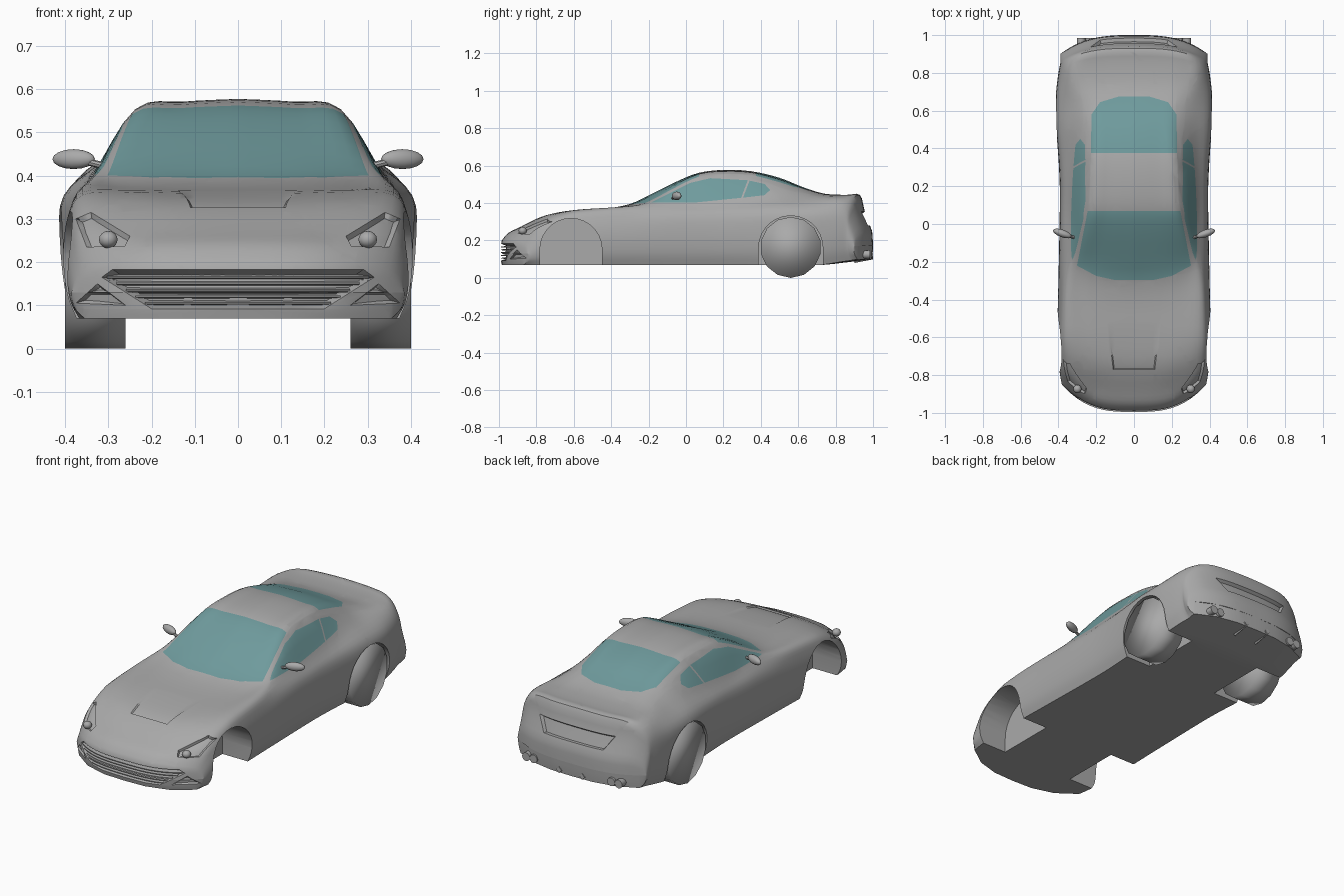
import bpy, bmesh, math
from mathutils import Vector

old = bpy.data.objects.get("Cube")
if old:
    bpy.data.objects.remove(old, do_unlink=True)


def material(name, colour):
    m = bpy.data.materials.new(name)
    m.use_nodes = True
    m.diffuse_color = (*colour, 1)
    m.node_tree.nodes["Principled BSDF"].inputs["Base Color"].default_value = (*colour, 1)
    return m


PAINT = material("grey paint", (.4, .4, .4))
GLASS = material("teal glass", (.16, .33, .34))


def make_object(name, bm, smooth=math.radians(35)):
    mesh = bpy.data.meshes.new(name)
    bmesh.ops.recalc_face_normals(bm, faces=bm.faces)
    bm.to_mesh(mesh)
    bm.free()
    ob = bpy.data.objects.new(name, mesh)
    bpy.context.collection.objects.link(ob)
    mesh.materials.append(PAINT)
    mesh.materials.append(GLASS)
    shade(ob, smooth)
    return ob


def shade(ob, angle):
    bpy.ops.object.select_all(action='DESELECT')
    ob.select_set(True)
    bpy.context.view_layer.objects.active = ob
    bpy.ops.object.shade_smooth_by_angle(angle=angle)


def spline(points, sub):
    """Smooth curve through tuples of any length."""
    out = []
    for i in range(len(points) - 1):
        p0, p1 = points[max(i - 1, 0)], points[i]
        p2, p3 = points[i + 1], points[min(i + 2, len(points) - 1)]
        for k in range(sub):
            t = k / sub
            out.append(tuple(
                b + t * ((c - a) / 2 + t * (a - 2.5 * b + 2 * c - d / 2
                                            + t * (1.5 * (b - c) + (d - a) / 2)))
                for a, b, c, d in zip(p0, p1, p2, p3)))
    return out + [tuple(points[-1])]


def bow(y, x):
    """Sweep the nose and tail back towards the sides."""
    c = .17 * max(0, (-.6 - y) / .39) - .11 * max(0, (y - .7) / .3)
    return y + c * abs(x / .4) ** 3


# Body stations: y, top z, roof edge x and z, belt x and z, half width
STATIONS = [
    (-.985, .20, .20, .197, .33, .185, .385),
    (-.95, .24, .21, .235, .34, .22, .39),
    (-.88, .275, .22, .272, .35, .275, .397),
    (-.75, .335, .24, .335, .355, .325, .405),
    (-.6, .358, .25, .362, .36, .355, .407),
    (-.42, .372, .27, .372, .36, .37, .403),
    (-.3, .395, .28, .383, .355, .378, .4),
    (-.2, .44, .29, .41, .345, .388, .398),
    (-.05, .515, .265, .49, .335, .4, .395),
    (.07, .562, .245, .542, .335, .4, .393),
    (.2, .577, .235, .555, .335, .405, .393),
    (.35, .57, .228, .55, .33, .415, .4),
    (.5, .535, .22, .515, .325, .425, .412),
    (.62, .487, .22, .475, .32, .425, .415),
    (.74, .45, .24, .445, .33, .425, .41),
    (.86, .444, .26, .44, .34, .42, .4),
    (.93, .444, .26, .437, .33, .405, .39),
    (.955, .36, .26, .352, .33, .34, .39),
    (.995, .25, .26, .245, .33, .24, .39),
]


def section(st):
    y, zt, r, zr, s, zs, w = st
    zb = .07 + .12 * max(0, y - .75)
    drop = zs - zb
    half = [(0, zt), (r * .55, zt - (zt - zr) * .3), (r, zr), (s, zs),
            (w - .012, zs - drop * .2), (w, zs - drop * .5),
            (w - .008, zs - drop * .8), (w - .03, zb)]
    pts = spline(half, 4) + [((w - .03) * k, zb) for k in (.7, .35, 0)]
    ring = pts + [(-x, z) for x, z in reversed(pts[1:-1])]
    return [Vector((x, bow(y, x), z)) for x, z in ring]


def end_cap(ring, shift, level):
    """Rows that close an end to a horizontal line."""
    return [[Vector((p.x, p.y + shift * k ** .6, p.z + (level - p.z) * k)) for p in ring]
            for k in (.35, .7, 1)]


def build_loft():
    bm = bmesh.new()
    rows = [section(s) for s in spline(STATIONS, 3)]
    rows = end_cap(rows[0], -.01, .13)[::-1] + rows + end_cap(rows[-1], .005, .17)
    grid = [[bm.verts.new(p) for p in row] for row in rows]
    n = len(grid[0])
    for a, b in zip(grid, grid[1:]):
        for i in range(n):
            j = (i + 1) % n
            bm.faces.new((a[i], a[j], b[j], b[i]))
    # Zip each closed end into a seam across the car
    for row in (grid[0], grid[-1]):
        bm.faces.new(row)
    bmesh.ops.recalc_face_normals(bm, faces=bm.faces)
    return bm


def cut(bm, poly, a, b, keep):
    """Cut a convex outline, seen along the third axis, into the skin."""
    bm.normal_update()
    faces = [f for f in bm.faces if f.material_index == 0 and keep(f.calc_center_median(), f.normal)]
    mid = [sum(p[k] for p in poly) / len(poly) for k in (0, 1)]
    for p, q in zip(poly, poly[1:] + poly[:1]):
        normal, co, centre = Vector(), Vector(), Vector()
        normal[a], normal[b] = q[1] - p[1], p[0] - q[0]
        co[a], co[b] = p
        centre[a], centre[b] = mid
        if normal.dot(centre - co) > 0:
            normal.negate()
        geom = set(faces)
        for f in faces:
            geom.update(f.edges, f.verts)
        res = bmesh.ops.bisect_plane(bm, geom=list(geom), plane_co=co, plane_no=normal, dist=1e-5)
        faces = [f for f in res["geom"] if isinstance(f, bmesh.types.BMFace)
                 and normal.dot(f.calc_center_median() - co) < 0]
    return faces


def mirrored(half):
    return half + [(-x, v) for x, v in reversed(half)]


def recess(bm, faces, depth):
    bm.normal_update()
    if faces:
        bmesh.ops.inset_region(bm, faces=faces, thickness=.006, depth=-depth, use_even_offset=False)


body_bm = build_loft()

# Windscreen, rear window and two-pane side windows
windscreen = mirrored([(.1, -.297), (.2, -.275), (.302, -.22), (.245, .07)])
rear_window = mirrored([(.228, .375), (.225, .58), (.18, .645), (.08, .675)])
front_pane = [(-.19, .402), (.02, .507), (.13, .533), (.33, .522), (.295, .428), (.05, .403)]
rear_pane = [(.305, .429), (.34, .52), (.42, .502), (.45, .47), (.42, .442)]
panes = cut(body_bm, windscreen, 0, 1, lambda c, n: c.z > .36 and n.z > .2)
for f in panes:
    f.material_index = 1
for f in cut(body_bm, rear_window, 0, 1, lambda c, n: c.z > .36 and n.z > .2):
    f.material_index = 1
for side in (1, -1):
    for pane in (front_pane, rear_pane):
        for f in cut(body_bm, pane, 1, 2, lambda c, n: c.x * side > .2 and c.z > .36):
            f.material_index = 1

# Recessed headlights, corner intakes, grille mouth, bonnet vent and tail panel
for side in (1, -1):
    lamp = [(side * x, z) for x, z in [(.375, .3), (.34, .315), (.25, .26), (.262, .237), (.35, .235)]]
    recess(body_bm, cut(body_bm, lamp, 0, 2, lambda c, n: c.y < -.65), .012)
    intake = [(side * x, z) for x, z in [(.325, .15), (.375, .105), (.26, .1)]]
    recess(body_bm, cut(body_bm, intake, 0, 2, lambda c, n: c.y < -.75 and n.y < -.2), .01)
mouth = mirrored([(.29, .183), (.315, .165), (.2, .092)])
recess(body_bm, cut(body_bm, mouth, 0, 2, lambda c, n: c.y < -.8 and n.y < -.2), .03)
vent = mirrored([(.14, -.52), (.11, -.77)])
scoop = cut(body_bm, vent, 0, 1, lambda c, n: n.z > .5)
recess(body_bm, scoop, 0)
for v in {v for f in scoop for v in f.verts}:
    v.co.z -= .03 * max(0, -.52 - v.co.y)
tail = mirrored([(.23, .355), (.18, .28)])
recess(body_bm, cut(body_bm, tail, 0, 2, lambda c, n: c.y > .85 and n.y > .2), .018)
body = make_object("body_shell", body_bm)


# Wheel arches cut through the flanks
def arch_cutter(side, y, z, r):
    bm = bmesh.new()
    angles = [math.pi * k / 14 for k in range(15)]
    outline = [(y + r * math.cos(t), z + r * math.sin(t)) for t in angles]
    outline += [(y - r, -.1), (y + r, -.1)]
    face = bm.faces.new([bm.verts.new((side * .22, u, v)) for u, v in outline])
    out = bmesh.ops.extrude_face_region(bm, geom=[face])["geom"]
    bmesh.ops.translate(bm, vec=(side * .3, 0, 0),
                        verts=[v for v in out if isinstance(v, bmesh.types.BMVert)])
    ob = make_object("arch_cutter", bm)
    ob.hide_render = True
    return ob


for side in (1, -1):
    for y, z, r in ((-.615, .152, .166), (.56, .16, .172)):
        cutter = arch_cutter(side, y, z, r)
        mod = body.modifiers.new("arch", 'BOOLEAN')
        mod.operation, mod.solver, mod.object = 'DIFFERENCE', 'EXACT', cutter
        bpy.context.view_layer.objects.active = body
        bpy.ops.object.modifier_apply(modifier=mod.name)
        bpy.data.objects.remove(cutter, do_unlink=True)
shade(body, math.radians(35))


def rod(name, start, end, r1, r2, sides=12, smooth=math.radians(35)):
    bm = bmesh.new()
    start, end = Vector(start), Vector(end)
    axis = end - start
    bmesh.ops.create_cone(bm, cap_ends=True, segments=sides, radius1=r1, radius2=r2, depth=axis.length)
    bm.transform(axis.to_track_quat('Z', 'Y').to_matrix().to_4x4())
    bmesh.ops.translate(bm, vec=(start + end) / 2, verts=bm.verts)
    return make_object(name, bm, smooth)


def blob(name, centre, size, turn=0):
    bm = bmesh.new()
    bmesh.ops.create_uvsphere(bm, u_segments=14, v_segments=8, radius=1)
    ob = make_object(name, bm, math.pi)
    ob.location, ob.scale, ob.rotation_euler.z = centre, size, turn


for side, label in ((1, "left"), (-1, "right")):
    rod(label + "_rear_wheel", (side * .26, .56, .163), (side * .4, .56, .163), .163, .163, 14, math.pi)
    blob(label + "_mirror", (side * .38, -.05, .438), (.052, .02, .023), side * .35)
    rod(label + "_mirror_stalk", (side * .3, -.075, .42), (side * .36, -.06, .435), .008, .008, 8)
    blob(label + "_headlamp_bulb", (side * .3, bow(-.935, .3), .252), (.022, .022, .02))
    for k, x in enumerate((.235, .28)):
        rod(f"{label}_exhaust_{k}", (side * x, .88, .125), (side * x, .985, .125), .02, .023)
    rod(label + "_diffuser_fin", (side * .07, .9, .11), (side * .07, 1, .115), .03, .016, 4)

# Grille slats following the bow of the nose
for k in range(5):
    z = .106 + .015 * k
    width = .215 + .022 * k
    bm = bmesh.new()
    rows = []
    for i in range(17):
        x = width * (i / 8 - 1)
        y = bow(-.988, x)
        rows.append([bm.verts.new((x, y + u, z + v)) for u, v in
                     ((0, .001), (.03, .005), (.03, -.005), (0, -.003))])
    for a, b in zip(rows, rows[1:]):
        for i in range(4):
            bm.faces.new((a[i], a[i - 1], b[i - 1], b[i]))
    bm.faces.new(rows[0])
    bm.faces.new(rows[-1])
    make_object(f"grille_slat_{k}", bm)
